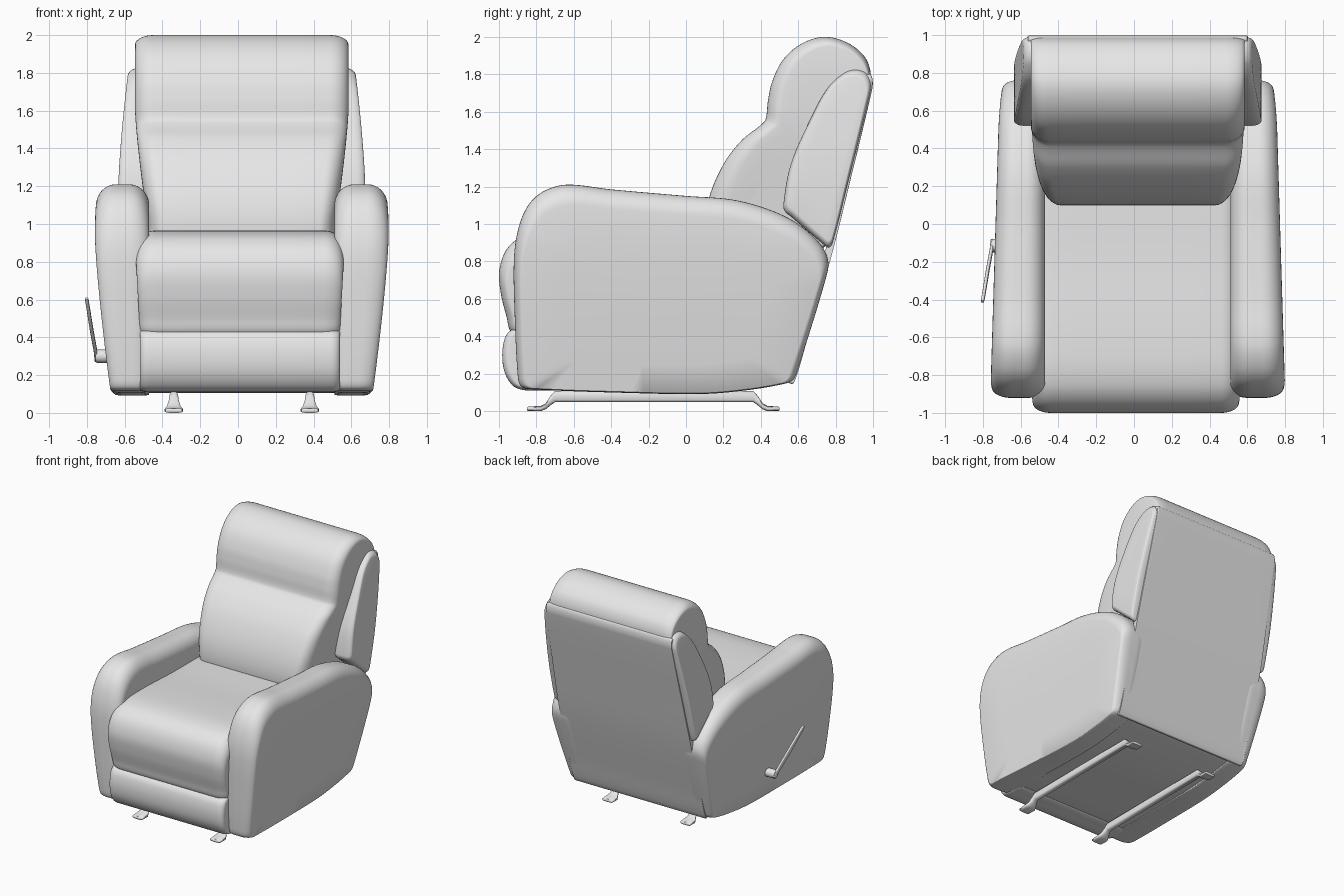
import bpy, bmesh, math
from mathutils import Vector

CX = 0.02  # the body sits slightly right of centre because of the lever

grey = bpy.data.materials.new("grey upholstery")
grey.diffuse_color = (0.8, 0.8, 0.8, 1)


def finish(name, bm, angle=45):
    bmesh.ops.recalc_face_normals(bm, faces=bm.faces)
    me = bpy.data.meshes.new(name)
    bm.to_mesh(me)
    bm.free()
    ob = bpy.data.objects.new(name, me)
    bpy.context.collection.objects.link(ob)
    me.materials.append(grey)
    bpy.ops.object.select_all(action='DESELECT')
    ob.select_set(True)
    bpy.context.view_layer.objects.active = ob
    bpy.ops.object.shade_smooth_by_angle(angle=math.radians(angle))
    return ob


def skin(bm, rings):
    # joins equal-sized closed rings and caps both ends
    vs = [[bm.verts.new(p) for p in r] for r in rings]
    n = len(vs[0])
    for a, b in zip(vs, vs[1:]):
        for i in range(n):
            j = (i + 1) % n
            bm.faces.new((a[i], a[j], b[j], b[i]))
    bm.faces.new(vs[0][::-1])
    bm.faces.new(vs[-1])


def smooth_loop(pts, steps=6):
    # closed curve through the points, tangents follow the longer neighbour
    P = [Vector(p) for p in pts]
    n = len(P)
    T = [(P[(i + 1) % n] - P[i - 1]) /
         ((P[(i + 1) % n] - P[i]).length + (P[i] - P[i - 1]).length) for i in range(n)]
    out = []
    for i in range(n):
        a, b = P[i], P[(i + 1) % n]
        d = (b - a).length
        for k in range(steps):
            t = k / steps
            out.append(a * (2*t**3 - 3*t*t + 1) + T[i] * d * (t**3 - 2*t*t + t)
                       + b * (3*t*t - 2*t**3) + T[(i + 1) % n] * d * (t**3 - t*t))
    return out


def padded(name, profile, x0, x1, rx, dy, dz, centre, deform=None, s=1, cx=CX):
    # side profile (y, z) swept across x, with rounded sides; s = -1 mirrors it
    loop = smooth_loop(profile)
    cy, cz = centre
    hy = max(abs(p.x - cy) for p in loop)
    hz = max(abs(p.y - cz) for p in loop)
    mid = sum(loop, Vector((0, 0))) / len(loop)
    N = 8
    arc = [(rx * (1 - math.sin(a)), 1 - math.cos(a))
           for a in (math.pi / 2 * k / N for k in range(N, -1, -1))]
    layers = [(x0, 1, k) for k in (0.03, 0.35, 0.7)]
    layers += [(x0 + e, f, 1) for e, f in arc]
    layers += [(x0 + rx + (x1 - x0 - 2 * rx) * k / 6, 0, 1) for k in range(1, 6)]
    layers += [(x1 - e, f, 1) for e, f in reversed(arc)]
    layers += [(x1, 1, k) for k in (0.7, 0.35, 0.03)]
    rings = []
    for x, f, k in layers:
        ring = []
        for p in loop:
            q = mid + (p - mid) * k
            y = cy + (q.x - cy) * (1 - f * dy / hy)
            z = cz + (q.y - cz) * (1 - f * dz / hz)
            xx = deform(x, y, z) if deform else x
            ring.append((cx + s * xx, y, z))
        rings.append(ring)
    bm = bmesh.new()
    skin(bm, rings)
    return finish(name, bm)


def tube(name, sections, power=0.6):
    # sections: centre, half-axis a, half-axis b, with squarish oval outline
    def r(v):
        return math.copysign(abs(v) ** power, v)
    rings = []
    for c, a, b in sections:
        ang = [2 * math.pi * k / 16 for k in range(16)]
        rings.append([Vector(c) + Vector(a) * r(math.cos(t)) + Vector(b) * r(math.sin(t))
                      for t in ang])
    bm = bmesh.new()
    skin(bm, rings)
    return finish(name, bm)


# arms: leaning outer faces, rounded tops
ARM = [(-0.84, 0.118), (-0.885, 0.135), (-0.90, 0.2), (-0.915, 0.5), (-0.92, 0.8),
       (-0.90, 0.96), (-0.85, 1.09), (-0.77, 1.17), (-0.64, 1.21), (-0.4, 1.185),
       (0, 1.15), (0.25, 1.13), (0.45, 1.075), (0.6, 1.0), (0.72, 0.89), (0.76, 0.8),
       (0.745, 0.7), (0.59, 0.2), (0.57, 0.165), (0.53, 0.147), (0.35, 0.115),
       (0.1, 0.092), (-0.3, 0.097)]


def arm_shape(x, y, z):
    t = (x - 0.49) / 0.29
    return x - t * (0.085 * max(0, (0.95 - z) / 0.85) ** 1.3 + 0.05 * max(0, (y + 0.9) / 1.65))


# wings beside the backrest
WING = [(0.52, 1.1), (0.53, 1.065), (0.56, 1.04), (0.73, 0.895), (0.76, 0.875), (0.78, 0.89),
        (0.87, 1.24), (0.98, 1.68), (0.99, 1.75), (0.965, 1.805), (0.91, 1.825),
        (0.85, 1.81), (0.76, 1.73), (0.67, 1.57), (0.56, 1.32)]


def wing_shape(x, y, z):
    return x - 0.055 * max(0, (z - 1.15) / 0.67) ** 1.5


for s, side in ((1, "right"), (-1, "left")):
    padded(side + "_arm", ARM, 0.49, 0.78, 0.11, 0.05, 0.11, (-0.1, 0.15), arm_shape, s)
    padded(side + "_wing", WING, 0.49, 0.655, 0.05, 0.03, 0.04, (0.77, 1.35), wing_shape, s)

# backrest cushion with head roll and lumbar bulge
BACK = [(0.10, 0.95), (0.12, 1.13), (0.2, 1.32), (0.3, 1.45), (0.395, 1.525), (0.425, 1.56),
        (0.438, 1.66), (0.46, 1.76), (0.52, 1.88), (0.62, 1.965), (0.74, 2.0), (0.86, 1.97),
        (0.95, 1.9), (0.985, 1.82), (0.98, 1.74), (0.88, 1.4), (0.77, 0.95), (0.73, 0.87),
        (0.6, 0.85), (0.3, 0.85), (0.14, 0.87)]
padded("backrest_cushion", BACK, -0.565, 0.565, 0.1, 0.13, 0.05, (0.9, 1.3),
       lambda x, y, z: x * (1 - 0.12 * min(1, max(0, (1.6 - z) / 0.6)) ** 1.3))

# rear panel closing the back
REAR = [(0.575, 0.15), (0.64, 0.36), (0.775, 0.82), (0.88, 1.24), (0.995, 1.72), (0.997, 1.77),
        (0.985, 1.80), (0.96, 1.79), (0.945, 1.72), (0.835, 1.24), (0.735, 0.82),
        (0.605, 0.36), (0.545, 0.17), (0.55, 0.15)]
padded("rear_panel", REAR, -0.61, 0.61, 0.015, 0.006, 0.01, (0.79, 0.95),
       lambda x, y, z: x * (1 - 0.05 * max(0, (z - 0.9) / 0.9)))

# seat cushion
SEAT = [(0.4, 0.93), (-0.2, 0.95), (-0.68, 0.965), (-0.86, 0.94), (-0.955, 0.87),
        (-0.998, 0.75), (-0.988, 0.62), (-0.958, 0.5), (-0.94, 0.43), (-0.9, 0.4),
        (-0.8, 0.39), (0.35, 0.39), (0.43, 0.45), (0.45, 0.85)]
padded("seat_cushion", SEAT, -0.55, 0.55, 0.1, 0.05, 0.09, (-0.2, 0.5),
       lambda x, y, z: x * (1 - 0.04 * max(0, (0.8 - z) / 0.4)), cx=0.01)

# folded footrest under the seat
FOOTREST = [(-0.9, 0.445), (-0.945, 0.425), (-0.97, 0.385), (-0.982, 0.3), (-0.97, 0.21),
            (-0.93, 0.14), (-0.88, 0.115), (-0.8, 0.11), (-0.7, 0.12), (-0.68, 0.2),
            (-0.68, 0.4), (-0.72, 0.445)]
padded("footrest", FOOTREST, -0.53, 0.53, 0.05, 0.035, 0.015, (-0.75, 0.28), cx=0.01)

# underbody between the arms
BASE = [(-0.8, 0.13), (-0.3, 0.11), (0.1, 0.11), (0.5, 0.15), (0.57, 0.18), (0.72, 0.7),
        (0.68, 0.75), (0.5, 0.76), (-0.75, 0.76), (-0.82, 0.7), (-0.84, 0.2)]
padded("underbody", BASE, -0.53, 0.53, 0.01, 0.01, 0.01, (-0.1, 0.4))

# two runners ending in flat flared feet
RUN = [(-0.85, 0.012, 0.043, 0.006), (-0.845, 0.012, 0.047, 0.012), (-0.775, 0.014, 0.05, 0.014),
       (-0.75, 0.026, 0.038, 0.016), (-0.725, 0.055, 0.027, 0.025), (-0.70, 0.078, 0.024, 0.03),
       (0.36, 0.078, 0.024, 0.03), (0.385, 0.055, 0.027, 0.025), (0.41, 0.026, 0.038, 0.016),
       (0.435, 0.014, 0.05, 0.014), (0.495, 0.012, 0.047, 0.012), (0.5, 0.012, 0.043, 0.006)]
for s, side in ((1, "right"), (-1, "left")):
    tube(side + "_runner", [((CX + s * 0.36, y, z), (w, 0, 0), (0, 0, h)) for y, z, w, h in RUN])

# recline lever and its pivot on the left arm
tube("lever_pivot", [((x, -0.115, 0.3), (0, r, 0), (0, 0, r))
                     for x, r in ((-0.66, 0.035), (-0.745, 0.035), (-0.755, 0.028))], 1)
tube("recline_lever", [((x, y, z), (0.009, 0, 0), (0, w, w))
                       for x, y, z, w in ((-0.75, -0.09, 0.28, 0.012), (-0.755, -0.14, 0.33, 0.014),
                                          (-0.775, -0.25, 0.44, 0.016), (-0.798, -0.39, 0.585, 0.012),
                                          (-0.802, -0.41, 0.605, 0.005))])
